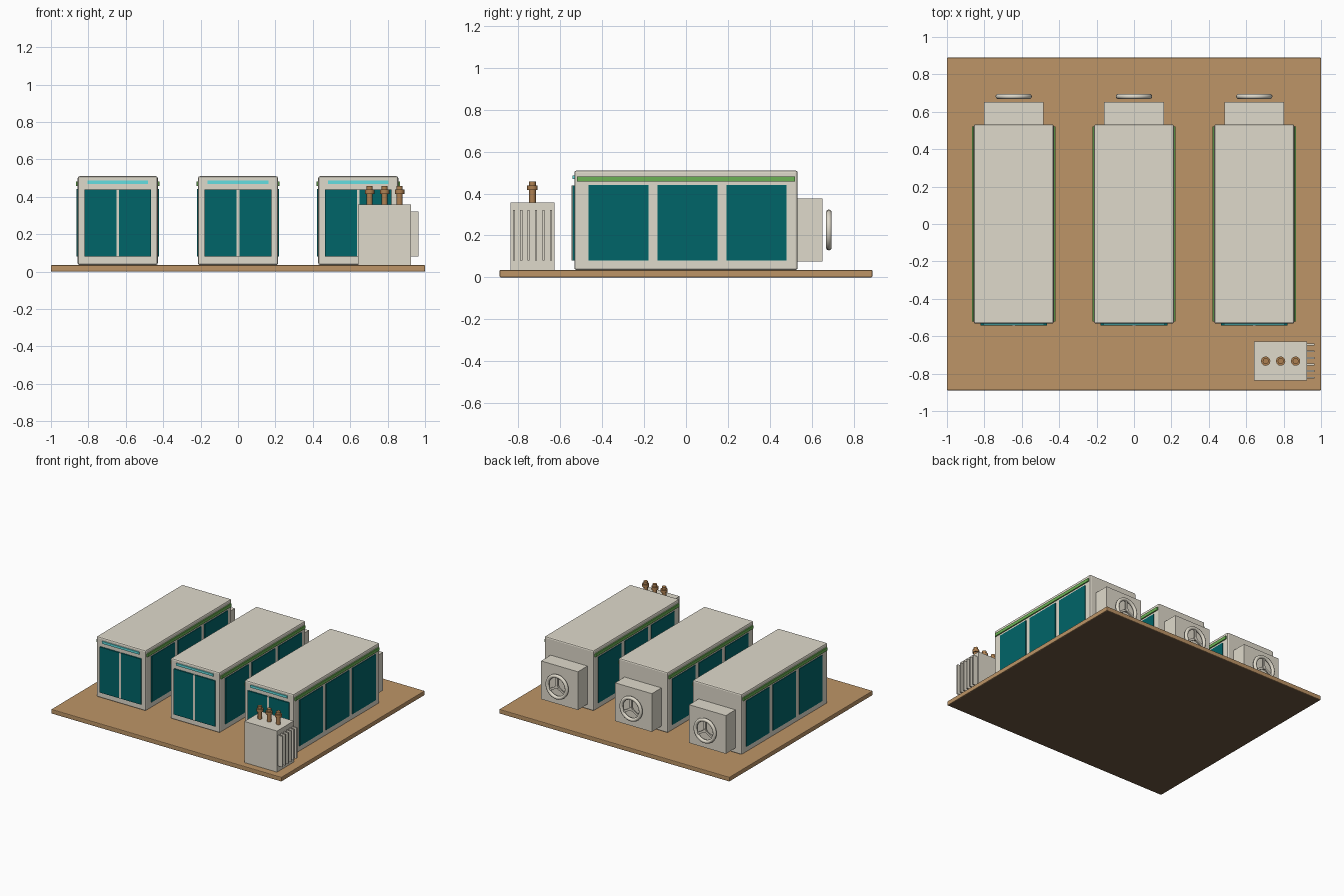
import bpy
from math import pi, radians
from mathutils import Matrix, Vector

cube = bpy.data.objects.get("Cube")
if cube:
    bpy.data.objects.remove(cube, do_unlink=True)


def material(name, r, g, b):
    m = bpy.data.materials.new(name)
    m.use_nodes = True
    m.diffuse_color = (r, g, b, 1)
    m.node_tree.nodes["Principled BSDF"].inputs["Base Color"].default_value = (r, g, b, 1)
    return m


TAN = material("tan ground", 0.51, 0.30, 0.135)
DARK = material("dark brown underside", 0.15, 0.092, 0.05)
BEIGE = material("warm grey shell", 0.74, 0.70, 0.60)
TEAL = material("dark teal panel", 0.0, 0.13, 0.14)
GREEN = material("green stripe", 0.15, 0.45, 0.09)
CYAN = material("cyan light", 0.13, 0.74, 0.75)
COPPER = material("copper brown", 0.43, 0.22, 0.085)


def finish(name, mat, bevel=0):
    ob = bpy.context.object
    ob.name = name
    ob.data.materials.append(mat)
    if bevel:
        mod = ob.modifiers.new("rounded edges", "BEVEL")
        mod.width, mod.segments = bevel, 2
    return ob


def box(name, mat, x, y, z, bevel=0):
    """Box from (low, high) ranges on each axis."""
    spans = (x, y, z)
    bpy.ops.mesh.primitive_cube_add(size=1, location=[(a + b) / 2 for a, b in spans])
    bpy.context.object.scale = [b - a for a, b in spans]
    bpy.ops.object.transform_apply(location=False, rotation=False)
    return finish(name, mat, bevel)


def cylinder(name, mat, radius, depth, loc, rot=(0, 0, 0), sides=24):
    bpy.ops.mesh.primitive_cylinder_add(vertices=sides, radius=radius, depth=depth,
                                        location=loc, rotation=rot)
    bpy.ops.object.shade_smooth_by_angle(angle=radians(35))
    return finish(name, mat)


def fan(cx, cy, cz):
    # Floating ring, hub and three spokes
    bpy.ops.mesh.primitive_torus_add(major_radius=0.084, minor_radius=0.0135, major_segments=32,
                                     minor_segments=10, location=(cx, cy, cz),
                                     rotation=(pi / 2, 0, 0))
    bpy.ops.object.shade_smooth_by_angle(angle=radians(60))
    finish("fan_ring", BEIGE)
    cylinder("fan_hub", BEIGE, 0.014, 0.016, (cx, cy, cz), (pi / 2, 0, 0), 16)
    for i in range(3):
        spoke = box("fan_spoke", BEIGE, (-0.008, 0.008), (-0.005, 0.005), (0, 0.08))
        turn = Matrix.Rotation(i * 2 * pi / 3, 4, "Y")
        spoke.matrix_world = (Matrix.Translation((cx, cy, cz)) @ turn
                              @ Matrix.Translation(Vector((0, 0, 0.04))))


def container(cx):
    box("container_body", BEIGE, (cx - 0.214, cx + 0.214), (-0.533, 0.533), (0.035, 0.51), 0.01)
    # Side panels and stripe on both flanks
    for s in (-1, 1):
        for cy in (-0.322, 0.007, 0.336):
            side = sorted((cx + s * 0.21, cx + s * 0.2195))
            box("side_panel", TEAL, side, (cy - 0.143, cy + 0.143), (0.081, 0.441))
        box("side_stripe", GREEN, sorted((cx + s * 0.21, cx + s * 0.223)),
            (-0.52, 0.52), (0.457, 0.481))
        # Front doors
        box("front_door", TEAL, sorted((cx + s * 0.007, cx + s * 0.179)),
            (-0.543, -0.525), (0.081, 0.439))
    box("door_post", BEIGE, (cx - 0.007, cx + 0.007), (-0.546, -0.525), (0.081, 0.439))
    box("front_light", CYAN, (cx - 0.162, cx + 0.162), (-0.541, -0.525), (0.469, 0.487))
    # Rear cooling unit
    box("cooling_unit", BEIGE, (cx - 0.16, cx + 0.16), (0.53, 0.652), (0.076, 0.376))
    fan(cx, 0.682, 0.226)


# Ground slab with a darker underside
slab = box("ground_slab", TAN, (-1, 1), (-0.89, 0.89), (0, 0.035), 0.005)
slab.data.materials.append(DARK)
for face in slab.data.polygons:
    face.material_index = int(face.normal.z < -0.5)
slab.modifiers["rounded edges"].material = 0

for cx in (-0.643, 0, 0.643):
    container(cx)

# Transformer with cooling fins and bushings
box("transformer_tank", BEIGE, (0.642, 0.925), (-0.837, -0.629), (0.035, 0.358))
for i in range(6):
    y = -0.822 + i * 0.0354
    box("cooling_fin", BEIGE, (0.92, 0.964), (y - 0.005, y + 0.005), (0.08, 0.322))
for x in (0.704, 0.784, 0.864):
    cylinder("bushing_stem", COPPER, 0.016, 0.1, (x, -0.733, 0.408), sides=12)
    cylinder("bushing_collar", COPPER, 0.025, 0.022, (x, -0.733, 0.427), sides=12)
